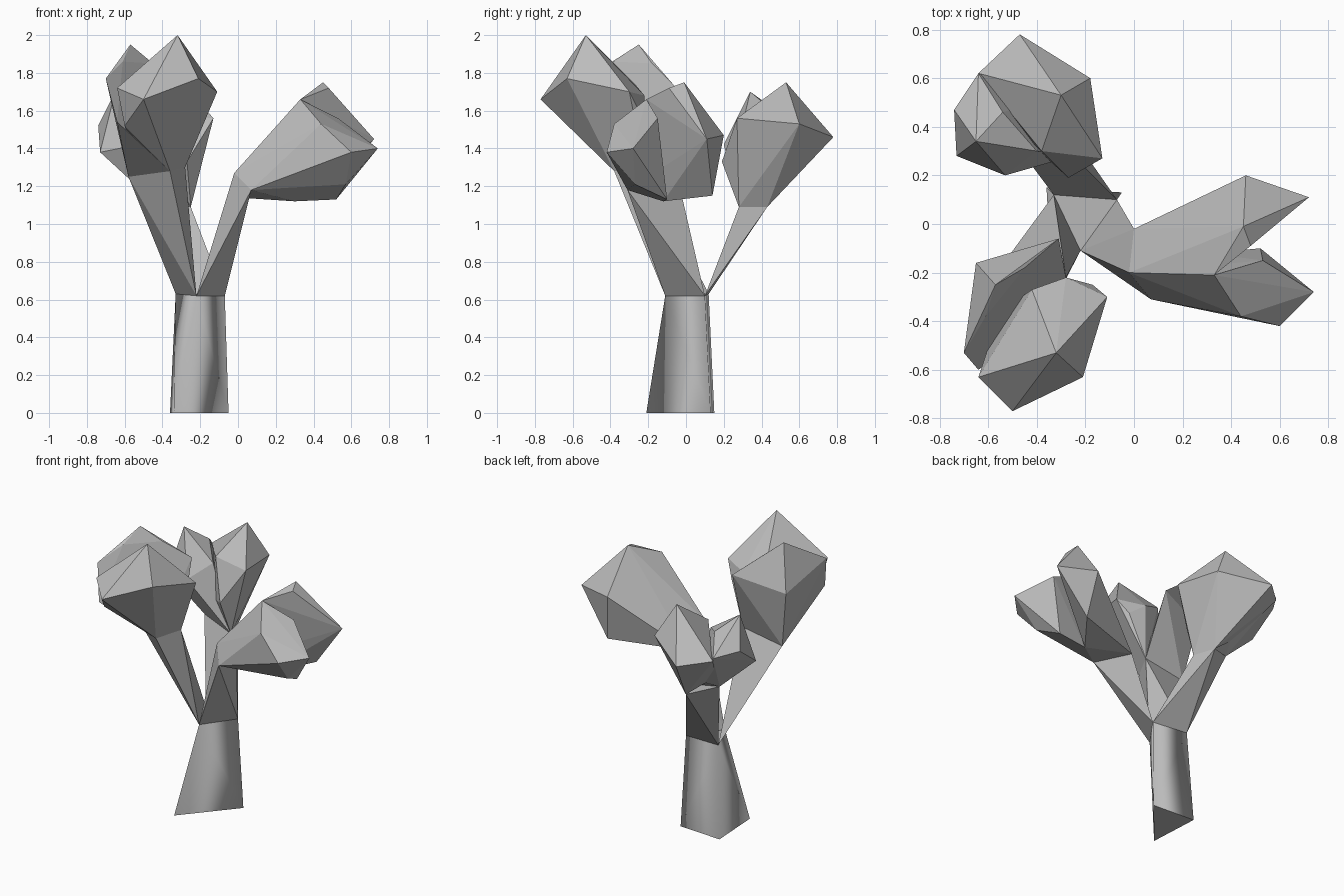
import bpy, bmesh

# One plain grey colour for the whole tree
grey = bpy.data.materials.new("plain_grey")
grey.diffuse_color = (0.5, 0.5, 0.5, 1)


def hull(name, points, smooth=False):
    """Faceted solid wrapped around a few corner points."""
    bm = bmesh.new()
    for p in points:
        bm.verts.new(p)
    bmesh.ops.convex_hull(bm, input=bm.verts[:])
    loose = [v for v in bm.verts if not v.link_faces]
    bmesh.ops.delete(bm, geom=loose, context='VERTS')
    bmesh.ops.dissolve_limit(bm, angle_limit=0.03, verts=bm.verts[:], edges=bm.edges[:])
    bmesh.ops.recalc_face_normals(bm, faces=bm.faces[:])
    for f in bm.faces:
        # flat caps, smooth walls on wooden parts
        f.smooth = smooth and abs(f.normal.z) < 0.8
    me = bpy.data.meshes.new(name)
    bm.to_mesh(me)
    bm.free()
    me.materials.append(grey)
    ob = bpy.data.objects.new(name, me)
    bpy.context.collection.objects.link(ob)
    return ob


# Trunk: three-sided, tapering
foot = [(-0.34, -0.21, 0), (-0.05, 0.13, 0), (-0.36, 0.15, 0)]
fork = [(-0.22, -0.11, 0.62), (-0.07, 0.10, 0.62), (-0.33, 0.12, 0.63)]
hull("trunk", foot + fork, True)
A, B, C = fork

# Branches: each grows from one edge of the fork to a three-cornered tip
right_tip = [(0.0, -0.02, 1.14), (0.07, -0.31, 1.18), (-0.02, -0.20, 1.27)]
front_tip = [(-0.36, -0.38, 1.28), (-0.58, -0.22, 1.25), (-0.28, -0.22, 1.30)]
back_tip = [(-0.30, 0.43, 1.09), (-0.25, 0.28, 1.09), (-0.48, 0.32, 1.15)]
hull("right_branch", [A, B] + right_tip)
hull("front_branch", [A, C] + front_tip)
hull("back_branch", [B, C] + back_tip)

# Right foliage: large upper lobe and smaller front lobe
hull("right_foliage_upper", right_tip + [
    (0.45, -0.01, 1.75), (0.46, 0.20, 1.47), (0.72, 0.11, 1.45),
    (0.33, -0.21, 1.66), (0.48, -0.09, 1.72), (0.50, 0.14, 1.15),
    (0.30, -0.12, 1.12)])
hull("right_foliage_front", right_tip[1:] + [
    (0.33, -0.21, 1.66), (0.60, -0.42, 1.38), (0.74, -0.28, 1.40),
    (0.44, -0.38, 1.53), (0.53, -0.15, 1.56), (0.57, -0.27, 1.21),
    (0.52, -0.10, 1.13), (0.30, -0.12, 1.12)])

# Front foliage: tall main lobe and a lobe behind it
hull("front_foliage_main", [front_tip[0], front_tip[2],
    (-0.32, -0.53, 2.00), (-0.50, -0.77, 1.66), (-0.21, -0.63, 1.77),
    (-0.11, -0.30, 1.70), (-0.64, -0.63, 1.72), (-0.42, -0.27, 1.74),
    (-0.28, -0.22, 1.68), (-0.17, -0.25, 1.60), (-0.60, -0.60, 1.52),
    (-0.55, -0.36, 1.40)])
hull("front_foliage_rear", front_tip + [
    (-0.57, -0.25, 1.95), (-0.70, -0.53, 1.77), (-0.65, -0.16, 1.65),
    (-0.31, -0.06, 1.73), (-0.45, -0.18, 1.85), (-0.61, -0.38, 1.86),
    (-0.64, -0.60, 1.54)])

# Back foliage: main lobe and a left lobe
hull("back_foliage_main", back_tip[:2] + [
    (-0.30, 0.53, 1.75), (-0.47, 0.78, 1.46), (-0.18, 0.60, 1.53),
    (-0.13, 0.27, 1.56), (-0.64, 0.62, 1.48), (-0.38, 0.30, 1.58),
    (-0.27, 0.19, 1.33), (-0.50, 0.40, 1.25)])
hull("back_foliage_left", back_tip[1:] + [
    (-0.65, 0.34, 1.70), (-0.74, 0.47, 1.52), (-0.73, 0.28, 1.38),
    (-0.53, 0.20, 1.42), (-0.64, 0.62, 1.50), (-0.40, 0.30, 1.53),
    (-0.54, 0.46, 1.60), (-0.40, 0.50, 1.25)])
